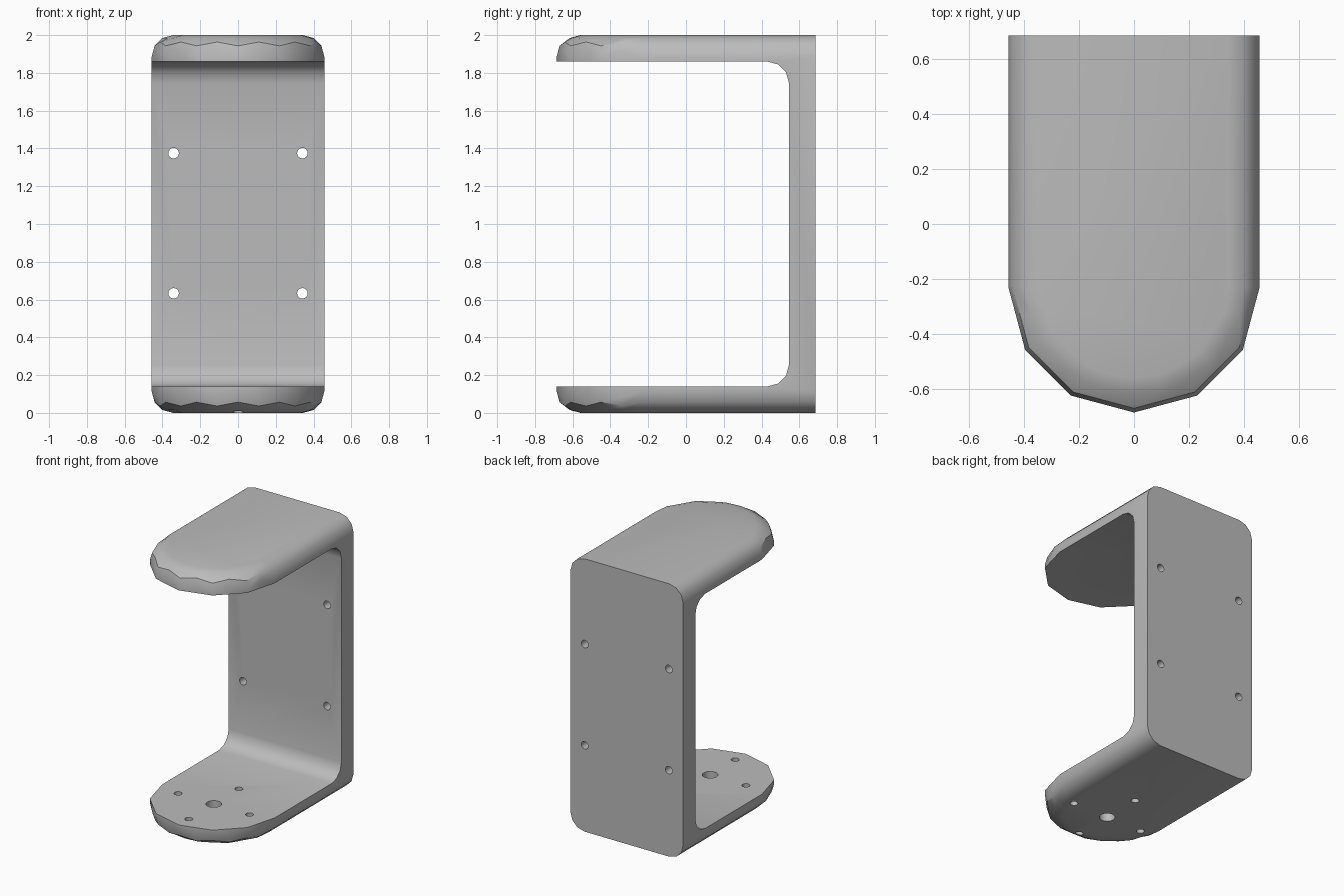
import bpy, bmesh
from math import sin, cos, radians, sqrt

old = bpy.data.objects.get("Cube")
if old:
    bpy.data.objects.remove(old)

HALF, BACK, ARC_Y = 0.457, 0.685, -0.228   # half width, back plane, centre of the round nose
THICK, FILLET, HEIGHT = 0.14, 0.114, 2.0

grey = bpy.data.materials.new("plain grey")
grey.use_nodes = True
color = (0.5, 0.5, 0.5, 1)
grey.diffuse_color = color
grey.node_tree.nodes["Principled BSDF"].inputs["Base Color"].default_value = color


def finish(name, bm):
    bmesh.ops.recalc_face_normals(bm, faces=bm.faces)
    mesh = bpy.data.meshes.new(name)
    bm.to_mesh(mesh)
    bm.free()
    mesh.materials.append(grey)
    ob = bpy.data.objects.new(name, mesh)
    bpy.context.collection.objects.link(ob)
    return ob


def poly_radius(r, angle, step):
    """Radius of a regular polygon at an angle, with corners every step degrees."""
    return r * cos(radians(step / 2)) / cos(radians(angle % step - step / 2))


def fillet_depth(r):
    c = (r - HALF + FILLET) / FILLET
    return THICK - FILLET + FILLET * sqrt(max(0, 1 - c * c))


def outline(row):
    """Points (x, y, depth) round the plate for one row of the edge rounding."""
    inset = HALF - FILLET + FILLET * cos(radians(30 * row))
    flat_depth = THICK - FILLET + FILLET * sin(radians(30 * row))
    points = [(-inset, BACK, flat_depth)]
    for angle in range(0, 181, 15):
        r = inset if angle in (0, 180) else poly_radius(inset, angle, 30 if row < 2 else 33)
        depth = flat_depth
        if row == 0 and angle % 30:
            depth = 0.06
        if row == 1:
            depth = fillet_depth(r)
        a = radians(angle)
        points.append((-r * cos(a), ARC_Y - r * sin(a), depth))
    points.append((inset, BACK, flat_depth))
    return points


# Solid block with rounded ends, lofted from the bottom to the top
bm = bmesh.new()
loops = []
for row in (3, 2, 1, 0):
    loops.append([bm.verts.new((x, y, THICK - d)) for x, y, d in outline(row)])
for row in (0, 1, 2, 3):
    loops.append([bm.verts.new((x, y, HEIGHT - THICK + d)) for x, y, d in outline(row)])
for low, high in zip(loops, loops[1:]):
    n = len(low)
    for i in range(n):
        j = (i + 1) % n
        bm.faces.new((low[i], low[j], high[j], high[i]))
bm.faces.new(loops[0])
bm.faces.new(loops[-1])
bracket = finish("bracket", bm)


def cut(cutter):
    cutter.hide_render = True
    mod = bracket.modifiers.new("cut", "BOOLEAN")
    mod.operation, mod.solver, mod.object = "DIFFERENCE", "EXACT", cutter
    bpy.context.view_layer.objects.active = bracket
    bpy.ops.object.modifier_apply(modifier=mod.name)
    bpy.data.objects.remove(cutter)


def cut_hole(location, radius, along_y=False):
    bpy.ops.mesh.primitive_cylinder_add(
        vertices=16, radius=radius, depth=0.5, location=location,
        rotation=(radians(90) if along_y else 0, 0, 0))
    cut(bpy.context.object)


# Open space between the arms, with filleted inner corners
inner = BACK - THICK
lower = [(-1, THICK)]
for step in range(4):
    a = radians(30 * step)
    lower.append((inner - FILLET + FILLET * sin(a), THICK + FILLET - FILLET * cos(a)))
profile = lower + [(y, HEIGHT - z) for y, z in reversed(lower)]
bm = bmesh.new()
face = bm.faces.new([bm.verts.new((-1, y, z)) for y, z in profile])
side = bmesh.ops.extrude_face_region(bm, geom=[face])["geom"]
bmesh.ops.translate(bm, vec=(2, 0, 0), verts=[v for v in side if isinstance(v, bmesh.types.BMVert)])
cut(finish("space_cutter", bm))

# Four screw holes through the back wall
for x in (-0.341, 0.341):
    for z in (0.633, 1.375):
        cut_hole((x, BACK, z), 0.028, True)

# Centre hole and four screw holes through the lower arm
HOLE_Y, SPREAD = -0.28, 0.29
cut_hole((0, HOLE_Y, 0.07), 0.053)
for dx, dy in ((1, 0), (-1, 0), (0, 1), (0, -1)):
    cut_hole((dx * SPREAD, HOLE_Y + dy * SPREAD, 0.07), 0.027)

bpy.ops.object.select_all(action="DESELECT")
bracket.select_set(True)
bpy.context.view_layer.objects.active = bracket
bpy.ops.object.shade_smooth_by_angle(angle=radians(32))
